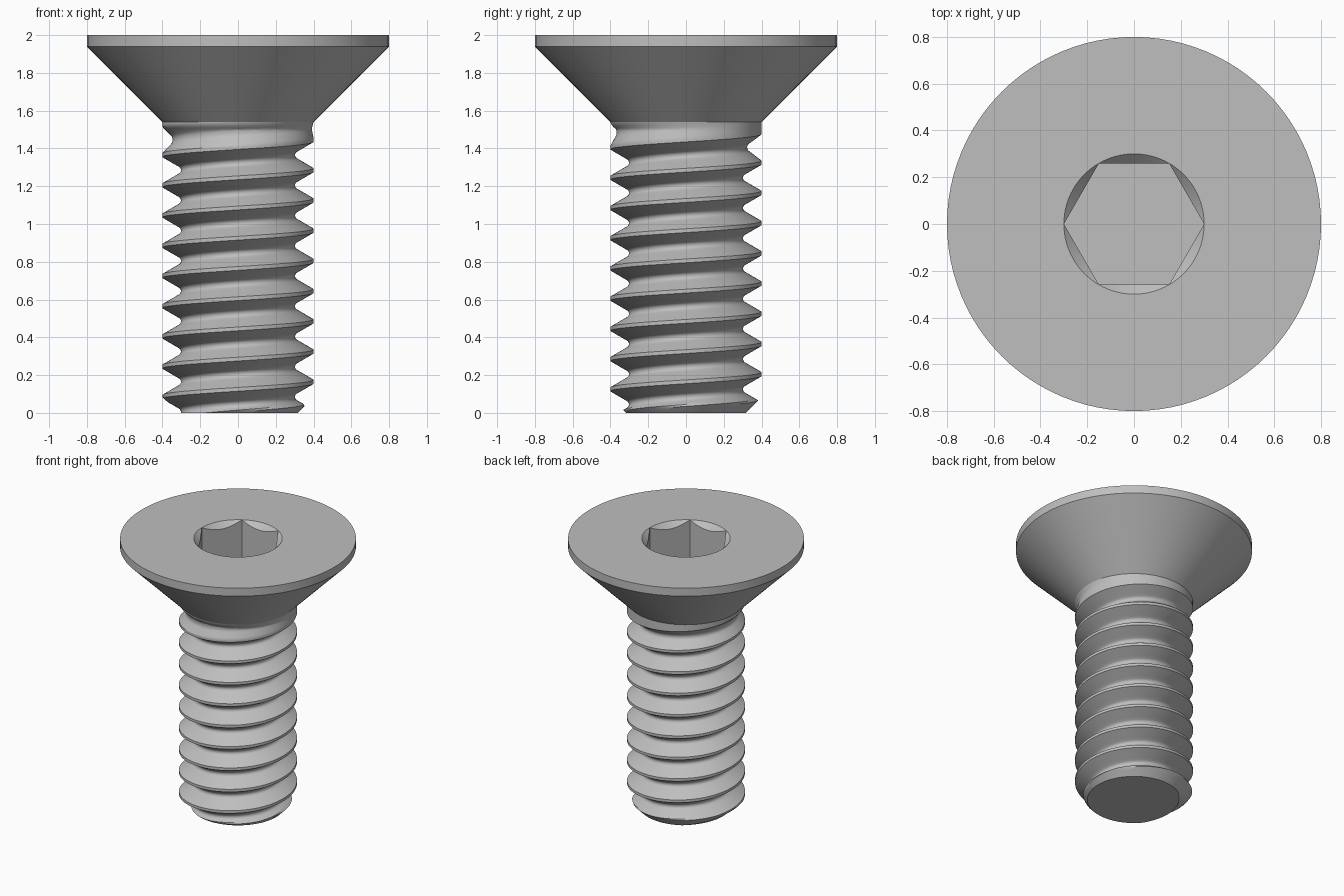
import bpy, bmesh
from math import pi, cos, sin, atan2, sqrt

if "Cube" in bpy.data.objects:
    bpy.data.objects.remove(bpy.data.objects["Cube"])

SIDES = 96            # columns around the axis, a multiple of six for the socket
PITCH = 0.16
MAJOR = 0.4           # shaft radius over the thread crests
DEPTH = 0.098         # thread depth
NECK = 1.54           # height where shaft meets head
ROOT_R = 0.0231       # rounding of the thread root
TIP_R = 0.317         # radius of the chamfered tip

steel = bpy.data.materials.new("steel grey")
steel.use_nodes = True
steel.diffuse_color = (0.52, 0.52, 0.52, 1)
bsdf = next(n for n in steel.node_tree.nodes if n.type == "BSDF_PRINCIPLED")
bsdf.inputs["Base Color"].default_value = steel.diffuse_color


def finish(bm, name):
    bmesh.ops.remove_doubles(bm, verts=bm.verts, dist=1e-5)
    mesh = bpy.data.meshes.new(name)
    bm.to_mesh(mesh)
    bm.free()
    mesh.materials.append(steel)
    obj = bpy.data.objects.new(name, mesh)
    bpy.context.collection.objects.link(obj)
    bpy.ops.object.select_all(action="DESELECT")
    obj.select_set(True)
    bpy.context.view_layer.objects.active = obj
    bpy.ops.object.shade_smooth_by_angle(angle=pi / 6)
    return obj


def groove_depth(t):
    """Depth below the crest at distance t from the groove centre."""
    t = abs(t)
    tangent = ROOT_R * cos(pi / 6)
    if t < tangent:
        return DEPTH - ROOT_R + sqrt(ROOT_R ** 2 - t ** 2)
    return max(0, DEPTH - ROOT_R / 2 - (t - tangent) * sqrt(3))


def shaft_radius(turn, z):
    """Thread profile with run-out under the head and a chamfer at the tip."""
    start = PITCH * (turn + 0.53)
    t = (z - start + PITCH / 2) % PITCH - PITCH / 2
    runout = min(1, max(0, (1.545 - (z - t)) / 0.18))
    neck = min(1, (NECK - z) / 0.04)
    return min(MAJOR - groove_depth(t) * runout * neck, TIP_R + z)


# Threaded shaft: profile rows that climb along the helix, trimmed at both ends
half = [0.0, 0.008, 0.015, 0.02, 0.03, 0.04, 0.05, 0.06, 0.07]
offsets = [-PITCH / 2] + [-t for t in reversed(half)] + half[1:]
rows, turns = len(offsets), 14
bm = bmesh.new()
grid = []
for h in range(SIDES * turns + 1):
    turn = h / SIDES - 2
    a = 2 * pi * (h % SIDES) / SIDES
    for off in offsets:
        z = min(NECK, max(0, PITCH * (turn + 0.53) + off))
        r = shaft_radius((h % SIDES) / SIDES, z)
        grid.append(bm.verts.new((r * cos(a), r * sin(a), z)))


def at(h, i):
    return grid[(h + SIDES * (i // rows)) * rows + i % rows]


for h in range(SIDES * (turns - 1)):
    for i in range(rows):
        quad = [at(h, i), at(h + 1, i), at(h + 1, i + 1), at(h, i + 1)]
        heights = [v.co.z for v in quad]
        if max(heights) > 0 and min(heights) < NECK:
            bm.faces.new(quad)
bmesh.ops.delete(bm, geom=[v for v in bm.verts if not v.link_faces], context="VERTS")
bmesh.ops.remove_doubles(bm, verts=bm.verts, dist=1e-5)
rim = [v for v in bm.verts if v.co.z < 1e-6]
rim.sort(key=lambda v: -atan2(v.co.y, v.co.x))
bm.faces.new(rim)
finish(bm, "threaded_shaft")


# Countersunk head with a hexagonal socket, lathed ring by ring
SOCKET_R = 0.3


def hex_radius(a):
    return SOCKET_R * cos(pi / 6) / cos(a % (pi / 3) - pi / 6)


rings = [
    lambda a: (MAJOR, NECK),
    lambda a: (0.8, 1.94),
    lambda a: (0.8, 2.0),
    lambda a: (SOCKET_R, 2.0),
    lambda a: (hex_radius(a), 2.0 - SOCKET_R + hex_radius(a)),
    lambda a: (hex_radius(a), 1.6),
]
bm = bmesh.new()
loops = []
for ring in rings:
    loop = []
    for j in range(SIDES):
        a = 2 * pi * j / SIDES
        r, z = ring(a)
        loop.append(bm.verts.new((r * cos(a), r * sin(a), z)))
    loops.append(loop)
for low, high in zip(loops, loops[1:]):
    for j in range(SIDES):
        k = (j + 1) % SIDES
        bm.faces.new((low[j], low[k], high[k], high[j]))
bm.faces.new(loops[-1])
finish(bm, "countersunk_head")
